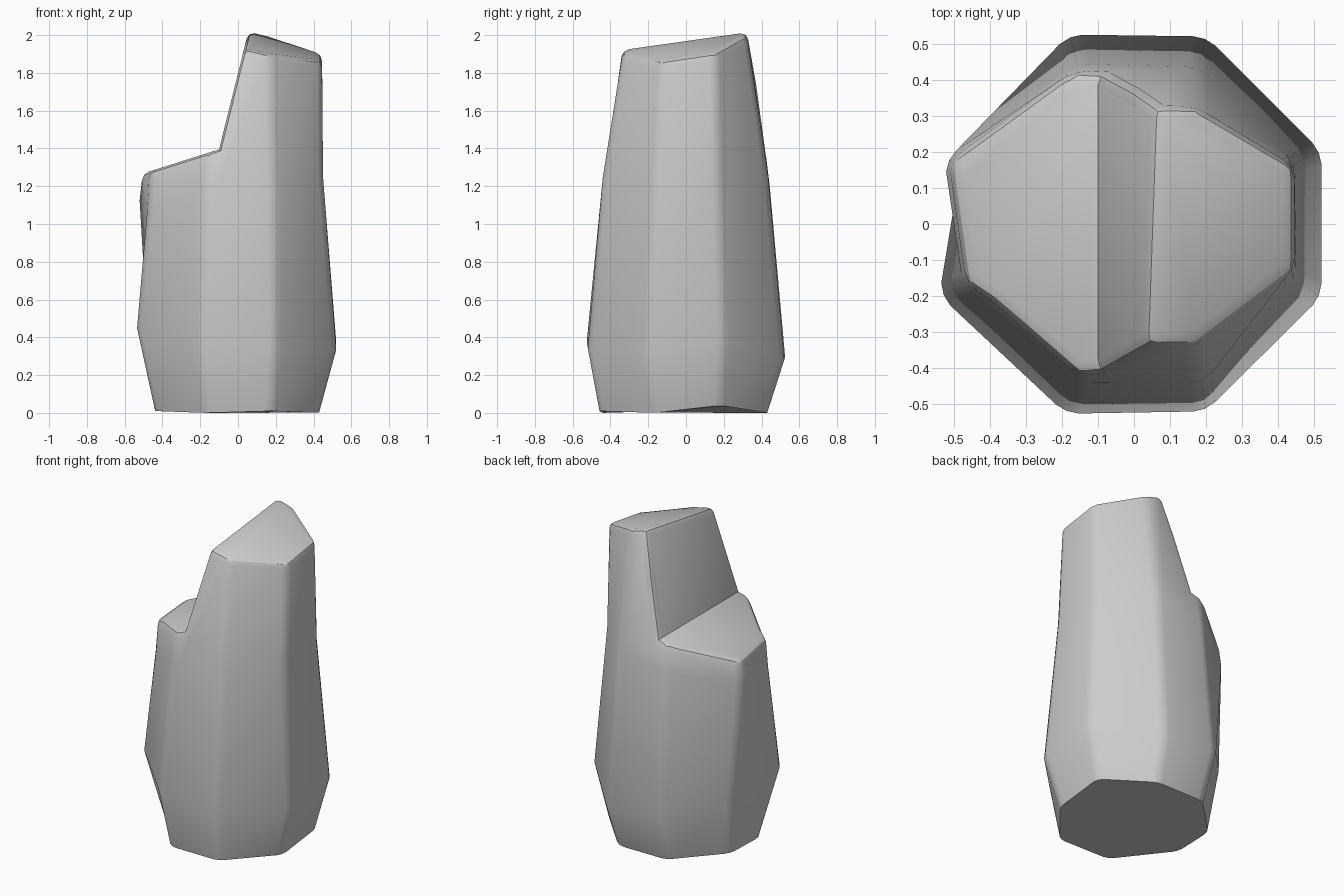
import bpy, bmesh, math

if "Cube" in bpy.data.objects:
    bpy.data.objects.remove(bpy.data.objects["Cube"])


def make_object(name, bm):
    bmesh.ops.recalc_face_normals(bm, faces=bm.faces)
    mesh = bpy.data.meshes.new(name)
    bm.to_mesh(mesh)
    bm.free()
    obj = bpy.data.objects.new(name, mesh)
    bpy.context.collection.objects.link(obj)
    return obj


def loft(name, rings):
    bm = bmesh.new()
    rows = [[bm.verts.new(p) for p in ring] for ring in rings]
    n = len(rows[0])
    for a, b in zip(rows, rows[1:]):
        for i in range(n):
            j = (i + 1) % n
            bm.faces.new((a[i], a[j], b[j], b[i]))
    bm.faces.new(rows[0][::-1])
    bm.faces.new(rows[-1])
    return make_object(name, bm)


# Octagonal rock sections, from base to sloping top
base = [(.43, -.16, 0), (.43, .18, .04), (.18, .43, 0), (-.16, .43, 0),
        (-.43, .16, .01), (-.44, -.12, .01), (-.17, -.44, 0), (.18, -.46, .01)]
waist = [(.52, -.2, .33), (.52, .2, .38), (.2, .52, .28), (-.18, .525, .3),
         (-.475, .21, .4), (-.535, -.2, .45), (-.19, -.525, .38), (.2, -.52, .34)]
shoulder = [(.45, -.16, 1.25), (.45, .17, 1.25), (.18, .435, 1.25), (-.16, .445, 1.2),
            (-.52, .18, 1.13), (-.475, -.17, 1.08), (-.16, -.44, 1.2), (.19, -.44, 1.25)]
crown = [(.445, -.13), (.445, .16), (.17, .32), (-.13, .33),
         (-.43, .15), (-.42, -.14), (-.13, -.34), (.17, -.335)]
rock = loft("rock_pillar", [
    base, waist, shoulder,
    [(x, y, 2.015 - .24 * (x - .06) + .15 * (y - .28)) for x, y in crown]])

# Notch that leaves the lower left shelf
profile = [(-1, 1.11), (-.1, 1.395), (.1, 2.2), (-1, 2.2)]
notch = loft("notch_cutter", [[(x, y, z) for x, z in profile] for y in (-1, 1)])
notch.hide_render = True

mod = rock.modifiers.new("notch", 'BOOLEAN')
mod.operation = 'DIFFERENCE'
mod.solver = 'EXACT'
mod.object = notch
bpy.context.view_layer.objects.active = rock
rock.select_set(True)
notch.select_set(False)
bpy.ops.object.modifier_apply(modifier=mod.name)
bpy.data.objects.remove(notch)

# Worn edges everywhere except around the base and inside the notch
bm = bmesh.new()
bm.from_mesh(rock.data)
bmesh.ops.remove_doubles(bm, verts=bm.verts, dist=.005)
bmesh.ops.dissolve_limit(bm, angle_limit=math.radians(1), verts=bm.verts, edges=bm.edges)
worn = [e for e in bm.edges
        if len(e.link_faces) == 2
        and e.calc_face_angle_signed(0) > math.radians(27)
        and max(v.co.z for v in e.verts) > .1]
bmesh.ops.bevel(bm, geom=worn, offset=.036, offset_type='OFFSET', segments=2,
                profile=.5, affect='EDGES', clamp_overlap=False)
bmesh.ops.remove_doubles(bm, verts=bm.verts, dist=.002)
bm.to_mesh(rock.data)
bm.free()
bpy.ops.object.shade_smooth_by_angle(angle=math.radians(30))
